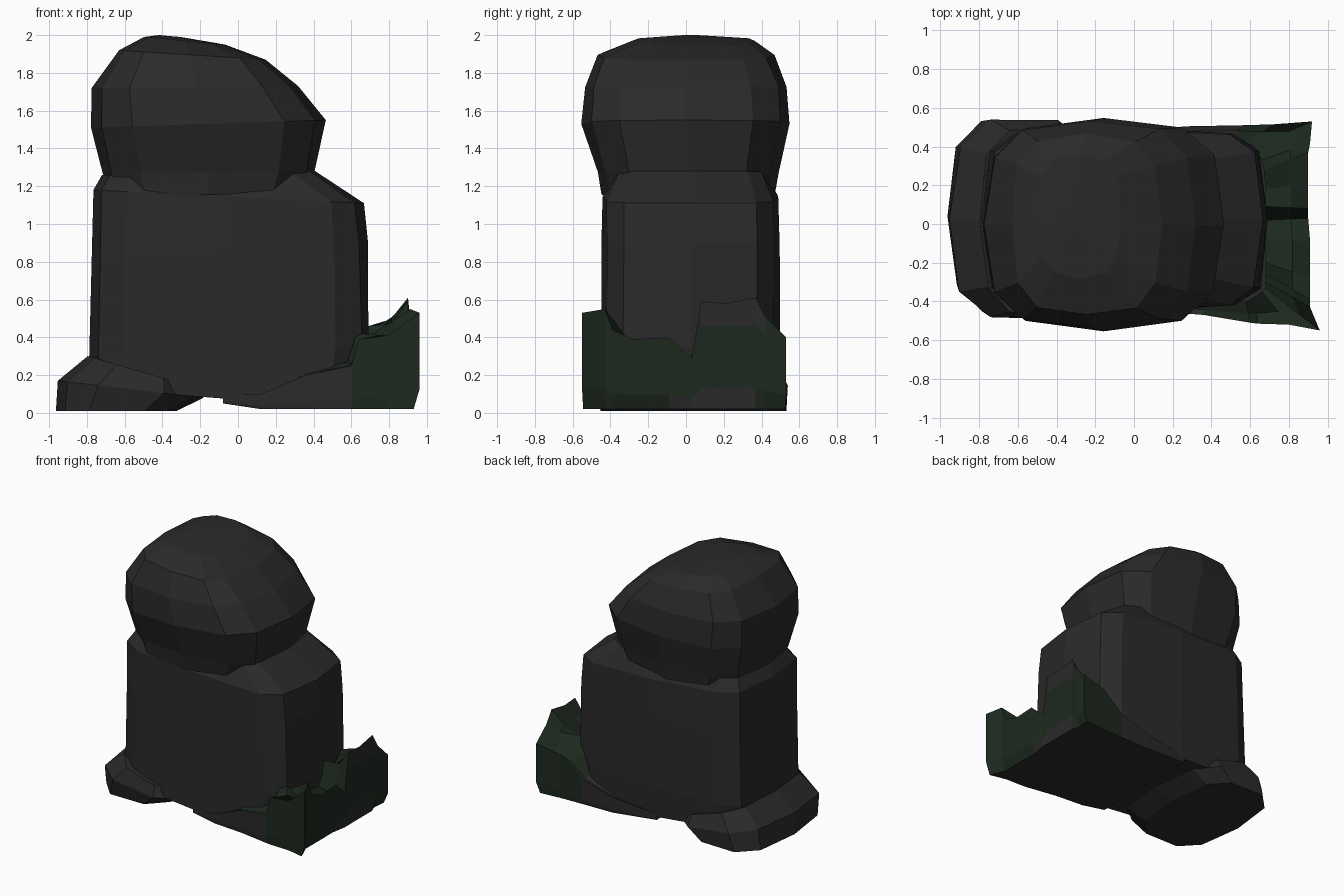
import bpy, bmesh, math, random
random.seed(4)


def material(name, rgb):
    m = bpy.data.materials.new(name)
    m.diffuse_color = (*rgb, 1)
    return m


STONE = material("dark stone", (0.023, 0.023, 0.023))
MOSS = material("dark moss", (0.012, 0.022, 0.013))


def finish(bm, name, rule=None):
    bmesh.ops.recalc_face_normals(bm, faces=bm.faces)
    for f in bm.faces:
        f.smooth = False
        if rule:
            f.material_index = rule(f)
    me = bpy.data.meshes.new(name)
    bm.to_mesh(me)
    bm.free()
    me.materials.append(STONE)
    if rule:
        me.materials.append(MOSS)
    ob = bpy.data.objects.new(name, me)
    bpy.context.collection.objects.link(ob)
    return ob


def boulder(name, rings, power, sides=12, jitter=0.012):
    """Loft rounded-box rings: (x0, x1, y0, y1, z at left, z at right)."""
    bm = bmesh.new()
    loops = []
    for x0, x1, y0, y1, zl, zr in rings:
        loop = []
        for i in range(sides):
            a = 2 * math.pi * i / sides
            c, s = round(math.cos(a), 6), round(math.sin(a), 6)
            u = math.copysign(abs(c) ** (2 / power), c)
            v = math.copysign(abs(s) ** (2 / power), s)
            j = random.uniform(-jitter, 0)
            x = (x0 + x1) / 2 + u * ((x1 - x0) / 2 + j)
            y = (y0 + y1) / 2 + v * ((y1 - y0) / 2 + j)
            z = zl + (zr - zl) * (u + 1) / 2
            loop.append(bm.verts.new((x, y, z)))
        loops.append(loop)
    for a, b in zip(loops, loops[1:]):
        for i in range(sides):
            k = (i + 1) % sides
            bm.faces.new((a[i], a[k], b[k], b[i]))
    bm.faces.new(loops[0])
    bm.faces.new(loops[-1])
    return finish(bm, name)


# Upright main block
boulder("body_stone", [
    (-0.77, 0.64, -0.45, 0.49, 0.13, 0.02),
    (-0.79, 0.70, -0.45, 0.50, 0.30, 0.35),
    (-0.78, 0.69, -0.45, 0.50, 0.85, 0.90),
    (-0.77, 0.668, -0.45, 0.49, 1.18, 1.11),
    (-0.72, 0.42, -0.38, 0.43, 1.26, 1.28)], 5)

# Rounded boulder on top, its underside overhanging the block
boulder("top_boulder", [
    (-0.68, 0.37, -0.452, 0.475, 1.15, 1.16),
    (-0.72, 0.415, -0.475, 0.495, 1.27, 1.28),
    (-0.785, 0.472, -0.555, 0.55, 1.51, 1.55),
    (-0.775, 0.33, -0.545, 0.54, 1.72, 1.73),
    (-0.64, 0.15, -0.475, 0.475, 1.92, 1.87),
    (-0.50, -0.06, -0.29, 0.37, 1.99, 1.95),
    (-0.42, -0.30, -0.05, 0.10, 2.00, 1.99)], 3.2)

# Low stone slab at the left
boulder("foot_stone", [
    (-0.965, -0.32, -0.47, 0.55, 0.01, 0.01),
    (-0.955, -0.18, -0.51, 0.56, 0.17, 0.08),
    (-0.80, -0.24, -0.48, 0.51, 0.30, 0.14)], 3, 10)

# Broken mossy base: outer x, y, rim height, then inner x, y, height
rim = [(-0.08, -0.44, 0.10, -0.05, -0.40, 0.10),
       (0.12, -0.45, 0.10, 0.15, -0.40, 0.12),
       (0.36, -0.47, 0.20, 0.36, -0.40, 0.22),
       (0.60, -0.51, 0.25, 0.58, -0.40, 0.27),
       (0.64, -0.515, 0.39, 0.62, -0.38, 0.40),
       (0.80, -0.52, 0.41, 0.66, -0.35, 0.42),
       (0.96, -0.55, 0.53, 0.68, -0.33, 0.40),
       (0.91, -0.43, 0.55, 0.68, -0.30, 0.34),
       (0.91, -0.39, 0.44, 0.68, -0.26, 0.32),
       (0.91, -0.28, 0.39, 0.68, -0.20, 0.38),
       (0.91, -0.09, 0.40, 0.68, -0.08, 0.30),
       (0.90, 0.03, 0.29, 0.68, 0.02, 0.28),
       (0.90, 0.08, 0.59, 0.68, 0.09, 0.46),
       (0.90, 0.21, 0.58, 0.68, 0.18, 0.36),
       (0.90, 0.37, 0.61, 0.67, 0.28, 0.42),
       (0.91, 0.42, 0.51, 0.66, 0.33, 0.45),
       (0.92, 0.53, 0.40, 0.62, 0.40, 0.40),
       (0.72, 0.515, 0.36, 0.58, 0.42, 0.38),
       (0.55, 0.51, 0.22, 0.50, 0.44, 0.26),
       (0.28, 0.505, 0.14, 0.28, 0.44, 0.16),
       (-0.08, 0.48, 0.10, -0.05, 0.44, 0.10)]
bm = bmesh.new()
cols = []
for x, y, h, ix, iy, ih in rim:
    floor = 0.05 if x < 0 else 0.02
    low = floor + 0.2 * (h - floor)
    mid = min(0.46, floor + 0.8 * (h - floor))
    dip = 0.75 * h + 0.25 * ih - random.uniform(0.0, 0.10) * min(1, h * 2)
    foot = x - 0.03 if x > 0.9 else x
    pts = [(foot, y * 0.99, floor), (x, y, low), (x, y, mid), (x, y, h),
           (x * 0.6 + ix * 0.4, y * 0.6 + iy * 0.4, dip), (ix, iy, ih)]
    cols.append([bm.verts.new(p) for p in pts])
for a, b in zip(cols, cols[1:]):
    for i in range(5):
        bm.faces.new((a[i], b[i], b[i + 1], a[i + 1]))
base = bm.faces.new([c[0] for c in cols])
bmesh.ops.triangulate(bm, faces=[base])


def moss_rule(f):
    c = f.calc_center_median()
    if f.normal.z < -0.7:
        return 0
    if c.x < 0.56:
        return 1 if c.z > 0.21 else 0
    outer = c.x > 0.885
    bare_foot = outer and c.z < 0.10 and -0.05 < c.y < 0.38
    bare_tip = outer and c.z > 0.49 and 0.05 < c.y < 0.4
    return 0 if bare_foot or bare_tip else 1


finish(bm, "mossy_base", moss_rule)
